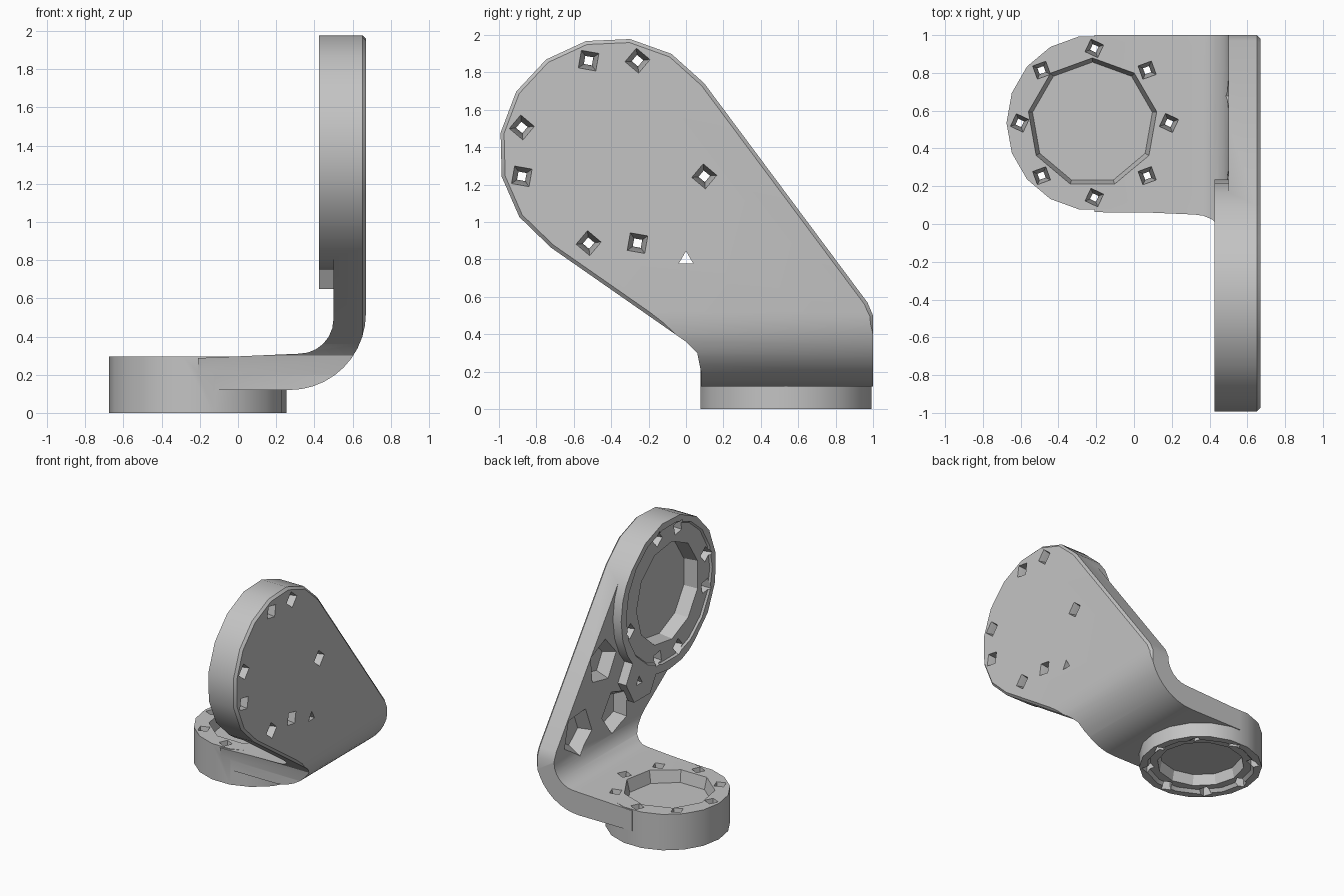
import bpy, bmesh
from math import sin, cos, radians

if "Cube" in bpy.data.objects:
    bpy.data.objects.remove(bpy.data.objects["Cube"])

grey = bpy.data.materials.new("plain grey")
grey.use_nodes = True
COLOUR = (0.55, 0.55, 0.55, 1)
grey.diffuse_color = COLOUR
grey.node_tree.nodes["Principled BSDF"].inputs["Base Color"].default_value = COLOUR

PLACE = {"x": lambda p, q, d: (d, p, q),
         "y": lambda p, q, d: (p, d, q),
         "z": lambda p, q, d: (p, q, d)}


def arc(cx, cy, r, start, end, n):
    step = (end - start) / n
    return [(cx + r * cos(radians(start + i * step)),
             cy + r * sin(radians(start + i * step))) for i in range(n + 1)]


def circle(c, r, n, turn=0):
    return arc(*c, r, turn, turn + 360, n)[:-1]


def prism(bm, pts, axis, a, b, taper=1, chamfer=0):
    """Extrude a profile along an axis, optionally tapered or chamfered at the end."""
    cx = sum(p[0] for p in pts) / len(pts)
    cy = sum(p[1] for p in pts) / len(pts)
    put = PLACE[axis]
    low = [bm.verts.new(put(*p, a)) for p in pts]
    high = [bm.verts.new(put(cx + (p - cx) * taper, cy + (q - cy) * taper, b - chamfer))
            for p, q in pts]
    faces = [bm.faces.new(low), bm.faces.new(high)]
    for i in range(len(pts)):
        j = (i + 1) % len(pts)
        faces.append(bm.faces.new((low[i], low[j], high[j], high[i])))
    bmesh.ops.recalc_face_normals(bm, faces=faces)
    if chamfer:
        bmesh.ops.inset_region(bm, faces=[faces[1]], thickness=chamfer, depth=chamfer)


def make(name, *parts):
    bm = bmesh.new()
    for args, options in parts:
        prism(bm, *args, **options)
    mesh = bpy.data.meshes.new(name)
    bm.to_mesh(mesh)
    bm.free()
    mesh.materials.append(grey)
    ob = bpy.data.objects.new(name, mesh)
    bpy.context.collection.objects.link(ob)
    return ob


def part(*args, **options):
    return args, options


def combine(ob, tool, operation):
    mod = ob.modifiers.new("combine", "BOOLEAN")
    mod.operation, mod.object, mod.solver = operation, tool, "EXACT"
    mod.use_self = True
    bpy.context.view_layer.objects.active = ob
    bpy.ops.object.modifier_apply(modifier=mod.name)
    bpy.data.objects.remove(tool)


BIG = (-0.39, 1.375)     # upright ring centre in y, z
SMALL = (-0.21, 0.535)   # flat ring centre in x, y

# Bent strip
profile = ([(-0.21, 0.12)] + arc(0.27, 0.52, 0.4, -90, 0, 10) + [(0.67, 2.1), (0.5, 2.1)]
           + arc(0.32, 0.49, 0.18, 0, -90, 6) + [(-0.21, 0.287)])
bracket = make("bracket", part(profile, "y", -1.2, 1.2))

# Raised upright ring and its small lug
combine(bracket, make("upright_ring", part(circle(BIG, 0.625, 24), "x", 0.425, 0.58)), "UNION")
combine(bracket, make("lug", part(circle((-0.04, 0.83), 0.21, 6), "x", 0.425, 0.59)), "UNION")

# Side outline trims the strip and ring
outline = arc(*BIG, 0.61, 37, 237, 9) + [(0, 0.36), (0.06, 0.3), (0.08, 0.2), (0.08, -0.2),
                                        (1, -0.2), (1, 0.5), (0.97, 0.57)]
combine(bracket, make("outline", part(outline, "x", -1, 0.671, chamfer=0.02)), "INTERSECT")

# Flat ring
combine(bracket, make("flat_ring", part(circle(SMALL, 0.465, 18), "z", 0, 0.295)), "UNION")

# Round recesses, each with a stepped lip where open, and web pockets
recesses = [
    part(circle(BIG, 0.57, 18), "x", 0.41, 0.44, taper=0.96),
    part(circle(BIG, 0.41, 11), "x", 0.4, 0.555, taper=0.95),
    part(circle((-0.22, 0.535), 0.35, 9, 10), "z", 0.32, 0.2, taper=0.92),
    part(circle(SMALL, 0.42, 14), "z", -0.01, 0.025, taper=0.93),
    part(circle(SMALL, 0.34, 12), "z", -0.02, 0.11, taper=0.92),
]
for centre, r, turn in [((0.37, 1.08), 0.19, 30), ((0.2, 0.62), 0.19, 0), ((0.69, 0.62), 0.2, 50)]:
    recesses.append(part(circle(centre, r, 5, turn), "x", 0.48, 0.59, taper=0.65))
combine(bracket, make("recesses", *recesses), "DIFFERENCE")

# Screw holes, narrowing from both mouths
holes = []
for i, (x, y) in enumerate(circle(SMALL, 0.395, 8)):
    for mouth, end in ((0.31, 0.13), (-0.01, 0.15)):
        holes.append(part(circle((x, y), 0.055, 4, 20 + 45 * i), "z", mouth, end, taper=0.4))
for angle in (-15, 75, 105, 165, 195, 255, 285):
    spot = arc(*BIG, 0.505, angle, angle, 1)[0]
    for mouth, end in ((0.68, 0.53), (0.415, 0.55)):
        holes.append(part(circle(spot, 0.07, 4, angle + 20), "x", mouth, end, taper=0.4))
holes.append(part(circle((0, 0.8), 0.045, 3, 90), "x", 0.7, 0.38))
combine(bracket, make("holes", *holes), "DIFFERENCE")

bpy.ops.object.select_all(action="DESELECT")
bracket.select_set(True)
bpy.context.view_layer.objects.active = bracket
bpy.ops.object.shade_smooth_by_angle(angle=radians(24))
